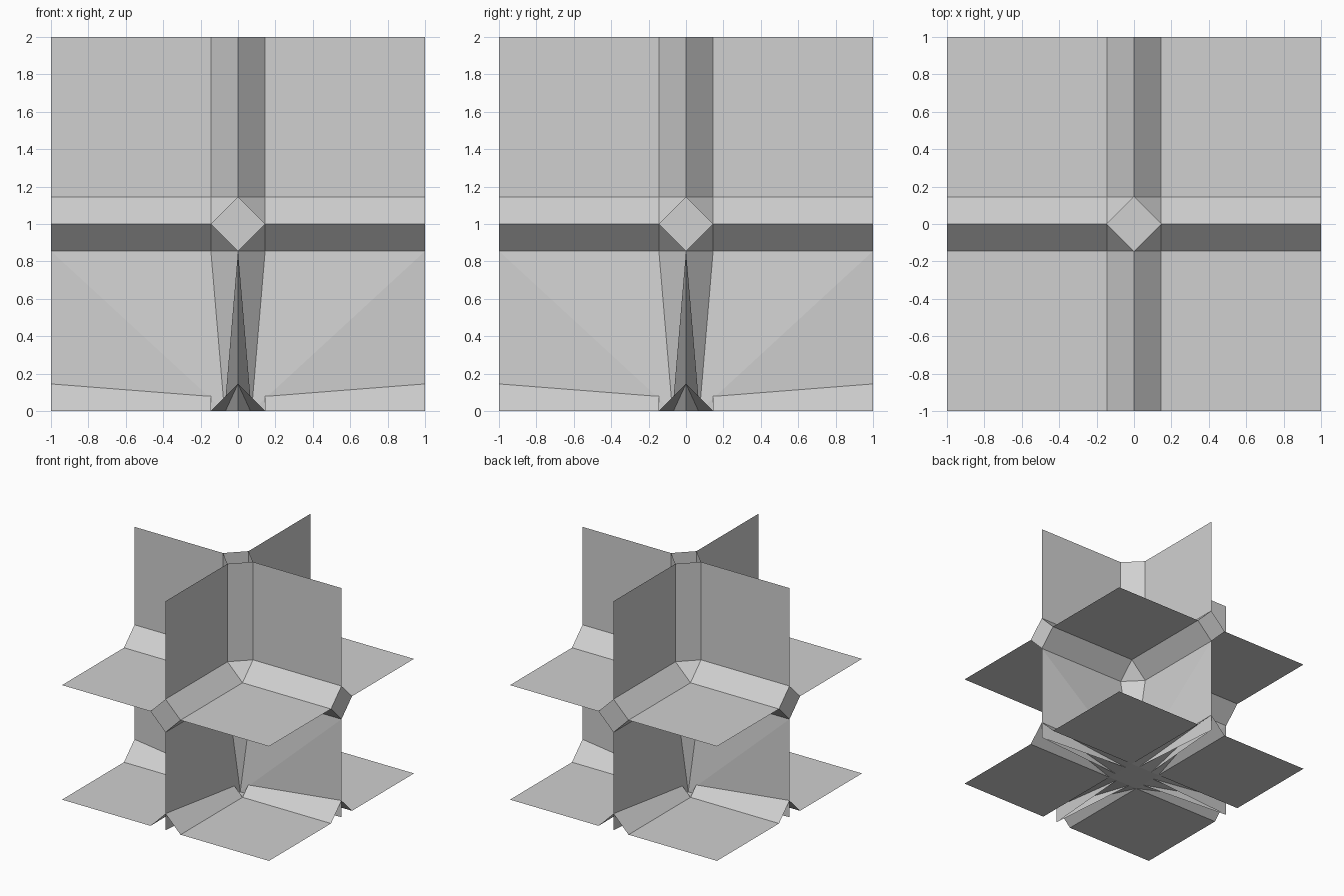
import bpy
from mathutils import Vector

if "Cube" in bpy.data.objects:
    bpy.data.objects.remove(bpy.data.objects["Cube"])

grey = bpy.data.materials.new("plain_grey")
grey.use_nodes = True
colour = (0.63, 0.63, 0.63, 1)
grey.diffuse_color = colour
grey.node_tree.nodes["Principled BSDF"].inputs["Base Color"].default_value = colour

C = 0.145          # chamfer width
MID = 1.0          # height of the middle shelf
SIGNS = (-1, 1)
parts = {}


def add(part, points, out):
    """Store a flat face, wound so that it looks along out."""
    p = [Vector(v) for v in points]
    if (p[1] - p[0]).cross(p[2] - p[0]).dot(Vector(out)) < 0:
        p.reverse()
    parts.setdefault(part, []).append(p)


def both_ways(part, points, out):
    """Add a face and its copy with x and y exchanged."""
    add(part, points, out)
    add(part, [(y, x, z) for x, y, z in points], (out[1], out[0], out[2]))


for sx in SIGNS:
    # upright walls above the middle shelf
    both_ways("upper_wall", [(sx * C, 0, MID + C), (sx, 0, MID + C),
                             (sx, 0, 2), (sx * C, 0, 2)], (0, -1, 0))
    # diamond end caps of the horizontal beams
    both_ways("beam_cap", [(sx, -C, MID), (sx, 0, MID + C),
                           (sx, C, MID), (sx, 0, MID - C)], (sx, 0, 0))
    # spikes of the star under the base
    both_ways("base_star", [(sx * C, -C, 0), (sx * C, C, 0), (sx, 0, C)], (0, 0, -1))

    for sy in SIGNS:
        # flat quarters of both shelves
        for name, z in (("middle_shelf", MID), ("base_shelf", 0)):
            add(name, [(sx * C, sy * C, z), (sx, sy * C, z),
                       (sx, sy, z), (sx * C, sy, z)], (0, 0, 1 if z else -1))

        # chamfers and corner triangles around the middle, chamfers on the base
        for name, z, s in (("middle_chamfer", MID, 1), ("middle_chamfer", MID, -1),
                           ("base_chamfer", 0, 1)):
            for flip in (False, True):
                a, b = (sy, sx) if flip else (sx, sy)
                quad = [(a * C, b * C, z), (a, b * C, z),
                        (a, 0, z + s * C), (a * C, 0, z + s * C)]
                out = (0, b, s)
                if flip:
                    quad = [(y, x, h) for x, y, h in quad]
                    out = (b, 0, s)
                add(name, quad, out)
            if z:
                add("middle_corner", [(sx * C, 0, z + s * C), (0, sy * C, z + s * C),
                                      (sx * C, sy * C, z)], (sx, sy, s))

        # column chamfers, the lower one tapering to a point at the floor
        foot = (sx * C / 2, sy * C / 2, 0)
        low, high = C, MID - C
        add("upper_column", [(sx * C, 0, MID + C), (0, sy * C, MID + C),
                             (0, sy * C, 2), (sx * C, 0, 2)], (sx, sy, 0))
        add("lower_column", [(sx * C, 0, low), (0, sy * C, low),
                             (0, sy * C, high), (sx * C, 0, high)], (sx, sy, 0))
        add("lower_column", [(sx * C, 0, low), (0, sy * C, low), foot], (sx, sy, 0))

        # lower walls, bent slightly towards the foot of the column
        for u, v, out in (((sx, 0), (sx * C, 0), (0, sy, 0)),
                          ((0, sy), (0, sy * C), (sx, 0, 0))):
            add("lower_wall", [(*u, 0), foot, (*u, high)], out)
            add("lower_wall", [foot, (*v, high), (*u, high)], out)
            add("lower_wall", [foot, (*v, low), (*v, high)], out)

# centre of the star
add("base_star", [(-C, -C, 0), (C, -C, 0), (C, C, 0), (-C, C, 0)], (0, 0, -1))

for name, faces in parts.items():
    verts, index = [], []
    for face in faces:
        index.append(range(len(verts), len(verts) + len(face)))
        verts.extend(face)
    mesh = bpy.data.meshes.new(name)
    mesh.from_pydata(verts, [], [list(i) for i in index])
    mesh.materials.append(grey)
    mesh.update()
    bpy.context.collection.objects.link(bpy.data.objects.new(name, mesh))
